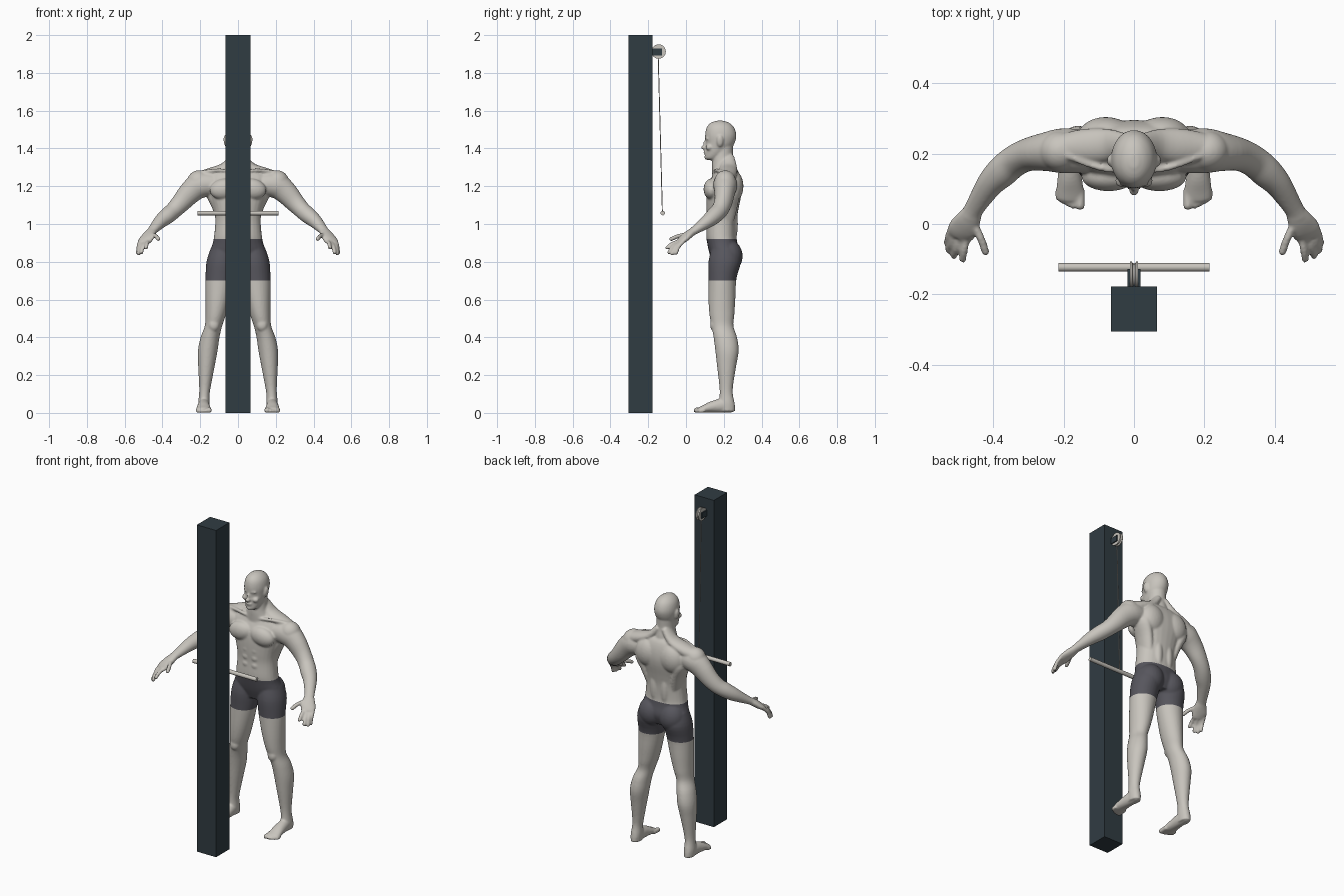
import bpy, bmesh, math
from mathutils import Vector, Matrix

if "Cube" in bpy.data.objects:
    bpy.data.objects.remove(bpy.data.objects["Cube"])


def material(name, r, g, b):
    m = bpy.data.materials.new(name)
    m.use_nodes = True
    m.diffuse_color = (r, g, b, 1)
    m.node_tree.nodes["Principled BSDF"].inputs["Base Color"].default_value = (r, g, b, 1)
    return m


SKIN = material("warm grey", .58, .555, .51)
CLOTH = material("charcoal cloth", .095, .093, .11)
SLATE = material("dark slate", .03, .045, .055)


def finish(bm, name, *mats):
    mesh = bpy.data.meshes.new(name)
    bmesh.ops.recalc_face_normals(bm, faces=bm.faces)
    bm.to_mesh(mesh)
    bm.free()
    ob = bpy.data.objects.new(name, mesh)
    bpy.context.collection.objects.link(ob)
    for m in mats:
        mesh.materials.append(m)
    return ob


def spline(rows, steps=4):
    """Smooth curve through rows of numbers."""
    pts = [rows[0]] + list(rows) + [rows[-1]]
    out = []
    for p0, p1, p2, p3 in zip(pts, pts[1:], pts[2:], pts[3:]):
        for k in range(steps):
            t = k / steps
            out.append([b + .5 * t * (c - a + t * (2*a - 5*b + 4*c - d + t * (3*(b - c) + d - a)))
                        for a, b, c, d in zip(p0, p1, p2, p3)])
    return out + [list(rows[-1])]


def loft(bm, rows, side=1, upright=False, power=1.0, n=28):
    """Closed skin over ellipses; each row is x, y, z, half width, half depth."""
    rows = spline(rows)
    rings = []
    for i, (x, y, z, a, b) in enumerate(rows):
        u, v = Vector((1, 0, 0)), Vector((0, 1, 0))
        if not upright:
            t = Vector(rows[min(i + 1, len(rows) - 1)][:3]) - Vector(rows[max(i - 1, 0)][:3])
            u = t.cross(Vector((0, 0, 1))).normalized()
            v = u.cross(t).normalized()
        ring = []
        for k in range(n):
            c, s = math.cos(math.tau * k / n), math.sin(math.tau * k / n)
            p = Vector((x, y, z)) + u * a * math.copysign(abs(c) ** power, c) \
                + v * b * math.copysign(abs(s) ** power, s)
            ring.append(bm.verts.new((side * p.x, p.y, p.z)))
        rings.append(ring)
    for r, q in zip(rings, rings[1:]):
        for k in range(n):
            bm.faces.new((r[k], r[(k + 1) % n], q[(k + 1) % n], q[k]))
    bm.faces.new(rings[0])
    bm.faces.new(rings[-1])


def blob(bm, centre, radii, tilt=0):
    m = Matrix.Translation(centre) @ Matrix.Rotation(tilt, 4, 'Y') @ Matrix.Diagonal((*radii, 1))
    bmesh.ops.create_uvsphere(bm, u_segments=24, v_segments=16, radius=1, matrix=m)


def digit(bm, points, r, side):
    loft(bm, [(*p, r, r) for p in points], side, n=12)
    x, y, z = points[-1]
    blob(bm, (side * x, y, z), (r, r, r))


body = bmesh.new()

# Torso, neck and head
loft(body, [(0, .205, .78, .1, .06), (0, .205, .84, .148, .08), (0, .192, .9, .133, .08),
            (0, .187, .94, .126, .08), (0, .19, 1.02, .12, .079), (0, .193, 1.08, .128, .085),
            (0, .2, 1.15, .15, .092), (0, .205, 1.2, .165, .09), (0, .212, 1.25, .165, .075),
            (0, .215, 1.29, .12, .055), (0, .215, 1.31, .07, .03)], upright=True, power=.88)
loft(body, [(0, .2, 1.23, .1, .06), (0, .2, 1.28, .08, .062), (0, .197, 1.32, .06, .06),
            (0, .195, 1.36, .052, .054), (0, .2, 1.42, .05, .05)], upright=True)
loft(body, [(0, .14, 1.338, .018, .022), (0, .14, 1.347, .034, .04), (0, .155, 1.37, .047, .054),
            (0, .17, 1.4, .056, .068), (0, .181, 1.43, .062, .077), (0, .184, 1.47, .065, .083),
            (0, .182, 1.51, .056, .073), (0, .18, 1.535, .036, .05), (0, .179, 1.547, .012, .018)],
     upright=True)

# Face: nose, brow, lips, chin
blob(body, (0, .095, 1.405), (.014, .015, .011))
blob(body, (0, .104, 1.42), (.009, .014, .026))
blob(body, (0, .115, 1.452), (.042, .014, .009))
blob(body, (0, .103, 1.381), (.02, .01, .006))
blob(body, (0, .106, 1.371), (.018, .01, .006))
blob(body, (0, .111, 1.352), (.02, .014, .012))

for s in (1, -1):
    blob(body, (s * .034, .122, 1.405), (.02, .018, .016))         # cheek
    blob(body, (s * .067, .18, 1.438), (.009, .017, .03), s * .15)  # ear
    blob(body, (s * .072, .135, 1.185), (.078, .042, .055), s * .15)   # chest muscle
    blob(body, (s * .08, .25, 1.2), (.078, .054, .085), s * -.15)     # shoulder blade
    blob(body, (s * .07, .228, .83), (.077, .072, .085))             # buttock
    blob(body, (s * .035, .235, 1.0), (.032, .04, .12))              # lower back muscle
    for z in (1.0, 1.045, 1.09):                                   # abdominal muscles
        blob(body, (s * .028, .125, z), (.026, .018, .022))

    # Neck-to-shoulder slope, flank and collarbone
    loft(body, [(.02, .225, 1.36, .03, .02), (.07, .225, 1.3, .045, .026),
                (.14, .22, 1.265, .05, .034), (.21, .215, 1.24, .04, .036)], s)
    loft(body, [(.1, .23, 1.22, .06, .05), (.125, .225, 1.16, .045, .06),
                (.1, .21, 1.08, .035, .06), (.08, .2, 1.0, .03, .05)], s, upright=True)
    loft(body, [(.02, .15, 1.275, .008, .008), (.1, .16, 1.285, .009, .009),
                (.19, .195, 1.275, .01, .01)], s, n=12)

    # Arm
    blob(body, (s * .208, .207, 1.222), (.062, .058, .062))
    loft(body, [(.13, .205, 1.21, .06, .06), (.2, .208, 1.205, .064, .068),
                (.25, .205, 1.17, .055, .062), (.3, .197, 1.115, .047, .052),
                (.34, .178, 1.073, .045, .045), (.375, .148, 1.043, .045, .043),
                (.41, .112, 1.013, .038, .036), (.453, .045, .966, .028, .022),
                (.465, .02, .95, .03, .021)], s)

    # Hand
    loft(body, [(.455, .04, .963, .026, .02), (.472, .008, .94, .037, .021),
                (.488, -.018, .918, .042, .018), (.497, -.036, .902, .036, .013)], s)
    for a, b in (((.52, -.015, .906), (.53, -.053, .846)),
                 ((.509, -.03, .9), (.526, -.074, .843)),
                 ((.493, -.038, .9), (.511, -.09, .85)),
                 ((.473, -.034, .908), (.486, -.1, .874))):
        mid = [(p + q) / 2 + o for p, q, o in zip(a, b, (.002, -.004, .006))]
        digit(body, (a, mid, b), .0105, s)
    digit(body, ((.46, .01, .945), (.436, -.038, .937), (.422, -.078, .92)), .0115, s)

    # Leg
    loft(body, [(.08, .205, .87, .065, .07), (.087, .205, .8, .08, .086),
                (.095, .193, .71, .077, .074), (.107, .19, .6, .065, .071),
                (.118, .19, .52, .054, .066), (.13, .193, .46, .046, .058),
                (.148, .208, .4, .05, .062), (.16, .217, .33, .052, .062),
                (.167, .215, .25, .044, .051), (.174, .213, .15, .032, .037),
                (.178, .213, .1, .028, .035), (.18, .216, .05, .031, .042),
                (.18, .218, .008, .029, .043)], s, upright=True)
    blob(body, (s * .128, .152, .465), (.03, .024, .035))           # kneecap

    # Foot and toes
    loft(body, [(.18, .25, .028, .022, .027), (.18, .2, .038, .03, .038),
                (.182, .14, .032, .034, .031), (.182, .095, .021, .039, .02),
                (.182, .068, .014, .037, .014)], s)
    for x, y, r in ((.153, .053, .014), (.172, .053, .0105), (.187, .059, .01),
                    (.201, .066, .01), (.214, .075, .01)):
        digit(body, ((x, .1, r + .003), (x, y, r)), r, s)

# Fuse the parts into one smooth figure
rough = finish(body, "figure_parts")
remesh = rough.modifiers.new("Fuse", 'REMESH')
remesh.mode = 'VOXEL'
remesh.voxel_size = .0055
smooth = rough.modifiers.new("Soften", 'SMOOTH')
smooth.factor = .5
smooth.iterations = 5
bpy.context.view_layer.update()
fused = bpy.data.meshes.new_from_object(rough.evaluated_get(bpy.context.evaluated_depsgraph_get()))
bpy.data.objects.remove(rough)

# Cut the hems of the shorts, then colour by height
bm = bmesh.new()
bm.from_mesh(fused)
for hem in (.7, .92):
    bmesh.ops.bisect_plane(bm, geom=bm.verts[:] + bm.edges[:] + bm.faces[:], dist=1e-5,
                           plane_co=(0, 0, hem), plane_no=(0, 0, 1))
for v in bm.verts:
    v.co.z = max(v.co.z, 0)
for f in bm.faces:
    c = f.calc_center_median()
    f.material_index = int(.7 < c.z < .92 and abs(c.x) < .3)
    f.smooth = True
finish(bm, "figure", SKIN, CLOTH)


def box(name, lo, hi, mat):
    lo, hi = Vector(lo), Vector(hi)
    bm = bmesh.new()
    bmesh.ops.create_cube(bm, size=1, matrix=Matrix.Translation((lo + hi) / 2)
                          @ Matrix.Diagonal((*(hi - lo), 1)))
    return finish(bm, name, mat)


def lathe(name, start, end, profile, mat, n=32):
    """Turned part between two points; profile is (fraction along, radius)."""
    start, end = Vector(start), Vector(end)
    axis = end - start
    turn = axis.to_track_quat('Z', 'Y')
    bm = bmesh.new()
    rings = [[bm.verts.new(start + axis * t + turn @ Vector((r * math.cos(math.tau * k / n),
                                                             r * math.sin(math.tau * k / n), 0)))
              for k in range(n)] for t, r in profile]
    for a, b in zip(rings, rings[1:]):
        for k in range(n):
            bm.faces.new((a[k], a[(k + 1) % n], b[(k + 1) % n], b[k]))
    bm.faces.new(rings[0])
    bm.faces.new(rings[-1])
    ob = finish(bm, name, mat)
    bpy.context.view_layer.objects.active = ob
    ob.select_set(True)
    bpy.ops.object.shade_smooth_by_angle(angle=math.radians(35))
    ob.select_set(False)


# Post with pulley, cord and pull bar
box("post", (-.065, -.305, 0), (.065, -.177, 2), SLATE)
box("pulley_bracket", (-.018, -.18, 1.893), (.018, -.128, 1.928), SLATE)
lathe("pulley_wheel", (-.011, -.145, 1.913), (.011, -.145, 1.913),
      ((0, .038), (.22, .038), (.4, .032), (.6, .032), (.78, .038), (1, .038)), SKIN)
lathe("cord", (0, -.147, 1.885), (0, -.125, 1.06), ((0, .0025), (1, .0025)), SKIN, 10)
lathe("pull_bar", (-.215, -.123, 1.058), (.215, -.123, 1.058), ((0, .012), (1, .012)), SKIN)
